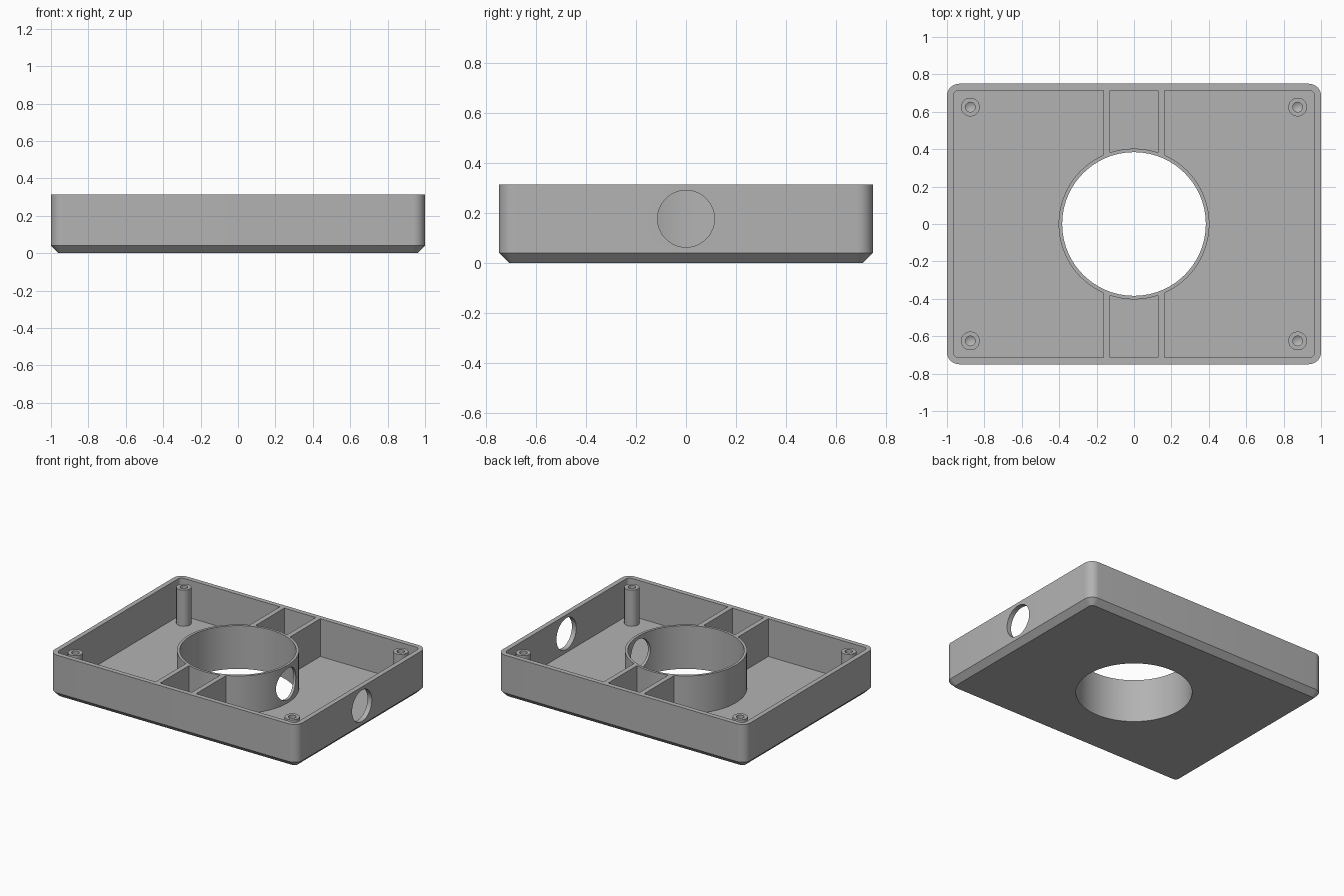
import bpy, bmesh, math
from mathutils import Matrix

if "Cube" in bpy.data.objects:
    bpy.data.objects.remove(bpy.data.objects["Cube"])

TOP, FLOOR, WALL = 0.315, 0.04, 0.035
grey = bpy.data.materials.new("plain grey")
grey.diffuse_color = (0.45, 0.45, 0.45, 1)
grey.use_nodes = True
grey.node_tree.nodes["Principled BSDF"].inputs["Base Color"].default_value = grey.diffuse_color


def finish(bm, name):
    bmesh.ops.recalc_face_normals(bm, faces=bm.faces)
    me = bpy.data.meshes.new(name)
    bm.to_mesh(me)
    bm.free()
    me.materials.append(grey)
    ob = bpy.data.objects.new(name, me)
    bpy.context.collection.objects.link(ob)
    return ob


def outline(hx, hy, r, n=8):
    """Rounded rectangle points."""
    pts = []
    for k, (sx, sy) in enumerate([(1, 1), (-1, 1), (-1, -1), (1, -1)]):
        for i in range(n + 1):
            a = math.pi / 2 * (k + i / n)
            pts.append((sx * (hx - r) + r * math.cos(a), sy * (hy - r) + r * math.sin(a)))
    return pts


def loft(name, sections):
    """Closed solid through (half x, half y, radius, z) sections."""
    bm = bmesh.new()
    loops = [[bm.verts.new((x, y, z)) for x, y in outline(hx, hy, r)]
             for hx, hy, r, z in sections]
    for a, b in zip(loops, loops[1:]):
        for i in range(len(a)):
            j = (i + 1) % len(a)
            bm.faces.new((a[i], a[j], b[j], b[i]))
    bm.faces.new(loops[0])
    bm.faces.new(loops[-1])
    return finish(bm, name)


def cylinder(name, r, depth, matrix, seg=96):
    bm = bmesh.new()
    bmesh.ops.create_cone(bm, cap_ends=True, segments=seg, radius1=r, radius2=r,
                          depth=depth, matrix=matrix)
    return finish(bm, name)


def box(name, x0, x1, y0, y1, z0, z1):
    bm = bmesh.new()
    bmesh.ops.create_cube(bm, size=1, matrix=Matrix.Translation(
        ((x0 + x1) / 2, (y0 + y1) / 2, (z0 + z1) / 2)) @ Matrix.Diagonal(
        (x1 - x0, y1 - y0, z1 - z0, 1)))
    return finish(bm, name)


def combine(target, other, operation):
    """Apply a boolean and remove the helper."""
    m = target.modifiers.new("bool", 'BOOLEAN')
    m.operation, m.solver, m.object = operation, 'EXACT', other
    bpy.context.view_layer.objects.active = target
    bpy.ops.object.modifier_apply(modifier=m.name)
    bpy.data.objects.remove(other, do_unlink=True)


def smooth(ob):
    bpy.ops.object.select_all(action='DESELECT')
    ob.select_set(True)
    bpy.context.view_layer.objects.active = ob
    bpy.ops.object.shade_smooth_by_angle(angle=math.radians(30))


# Tray with a chamfered underside
tray = loft("tray", [(0.96, 0.71, 0.025, 0), (1, 0.75, 0.065, 0.04), (1, 0.75, 0.065, TOP)])
combine(tray, loft("pocket", [(1 - WALL, 0.75 - WALL, 0.03, FLOOR),
                              (1 - WALL, 0.75 - WALL, 0.03, TOP + 0.1)]), 'DIFFERENCE')

# Paired ribs joining the walls to the central ring
for sx in (-1, 1):
    for sy in (-1, 1):
        xs = sorted((sx * 0.127, sx * 0.163))
        ys = sorted((sy * 0.3, sy * 0.73))
        combine(tray, box("rib", *xs, *ys, 0.02, TOP), 'UNION')

# Central ring and bore
combine(tray, cylinder("ring", 0.403, TOP - 0.02,
                       Matrix.Translation((0, 0, (TOP + 0.02) / 2))), 'UNION')
combine(tray, cylinder("bore", 0.384, 1, Matrix.Identity(4)), 'DIFFERENCE')

# Side port through the right wall and the ring
combine(tray, cylinder("port", 0.114, 1.1, Matrix.Translation((0.65, 0, 0.177))
                       @ Matrix.Rotation(math.pi / 2, 4, 'Y'), 64), 'DIFFERENCE')
smooth(tray)

# Screw posts with blind, cone-ended holes
profile = [(0.05, FLOOR), (0.05, 0.303), (0.026, 0.303), (0.026, 0.12), (0, 0.105)]
for sx in (-1, 1):
    for sy in (-1, 1):
        bm = bmesh.new()
        vs = [bm.verts.new((r, 0, z)) for r, z in profile]
        es = [bm.edges.new(p) for p in zip(vs, vs[1:])]
        bmesh.ops.spin(bm, geom=vs + es, cent=(0, 0, 0), axis=(0, 0, 1),
                       angle=2 * math.pi, steps=32, use_merge=True)
        bmesh.ops.remove_doubles(bm, verts=bm.verts, dist=1e-5)
        bmesh.ops.translate(bm, verts=bm.verts, vec=(sx * 0.875, sy * 0.625, 0))
        post = finish(bm, "screw_post")
        # Open-bottomed surface: keep the outer side facing outward
        side = max(post.data.polygons, key=lambda p: p.area)
        c = side.center
        if side.normal.x * (c.x - sx * 0.875) + side.normal.y * (c.y - sy * 0.625) < 0:
            post.data.flip_normals()
        smooth(post)
